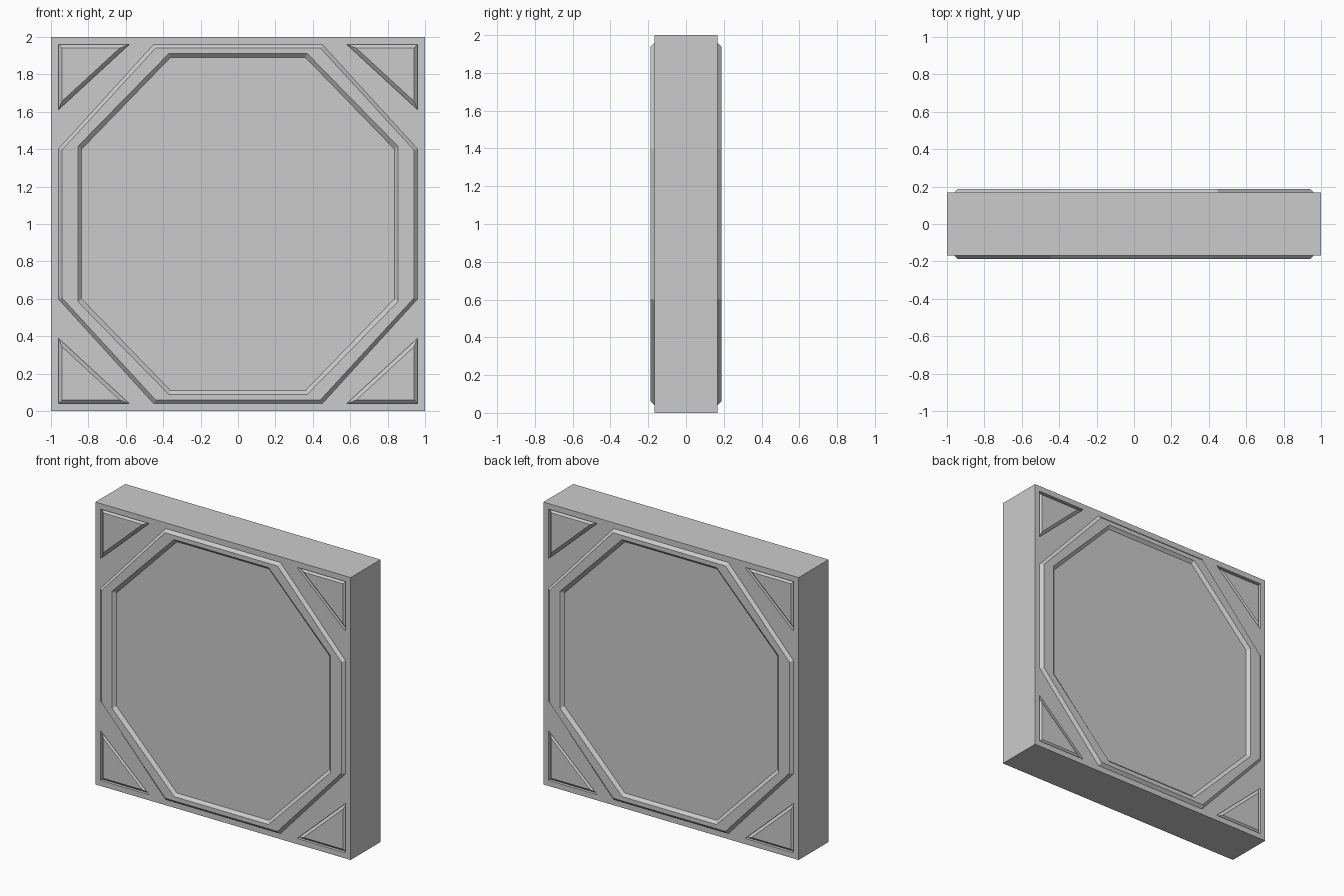
import bpy, bmesh
from mathutils import Vector

if "Cube" in bpy.data.objects:
    bpy.data.objects.remove(bpy.data.objects["Cube"])

HALF = 0.167     # half thickness of slab
LIP = 0.187      # raised trim level
PIT = 0.147      # bottom of the corner grooves


def octagon(cx, cz, ex, ez):
    """Octagon in x/z about z = 1: (cx, ez) and (ex, cz) are the corner points."""
    return [(cx, ez), (ex, cz), (ex, -cz), (cx, -ez),
            (-cx, -ez), (-ex, -cz), (-ex, cz), (-cx, ez)]


def loft(bm, loops, side, cap_first=False, cap_last=False):
    """Skin loops of (points, depth) on the front (-1) or back (+1) side."""
    rings = [[bm.verts.new((x, side * d, z + 1)) for x, z in pts] for pts, d in loops]
    n = len(rings[0])
    faces = []
    for a, b in zip(rings, rings[1:]):
        for i in range(n):
            j = (i + 1) % n
            faces.append(bm.faces.new((a[i], a[j], b[j], b[i])))
    if cap_first:
        faces.append(bm.faces.new(rings[0][::-1]))
    if cap_last:
        faces.append(bm.faces.new(rings[-1]))
    # turn the patch so that its flat front looks outwards
    bm.normal_update()
    flat = [f for f in faces if abs(f.normal.y) > 0.99]
    if flat and max(flat, key=lambda f: abs(f.calc_center_median().y)).normal.y * side < 0:
        bmesh.ops.reverse_faces(bm, faces=faces)


def finish(bm, name):
    mesh = bpy.data.meshes.new(name)
    bm.to_mesh(mesh)
    bm.free()
    obj = bpy.data.objects.new(name, mesh)
    bpy.context.collection.objects.link(obj)
    return obj


def corner_triangle(sx, sz):
    """Outer and inset outline of one corner triangle."""
    pts = [Vector((0.96, 0.96)), Vector((0.58, 0.96)), Vector((0.96, 0.61))]
    a, b, c = [(pts[(i + 1) % 3] - pts[(i + 2) % 3]).length for i in range(3)]
    centre = (pts[0] * a + pts[1] * b + pts[2] * c) / (a + b + c)
    radius = 0.96 - centre.x
    inner = [centre + (p - centre) * (radius - 0.02) / radius for p in pts]
    flip = lambda loop: [(p.x * sx, p.y * sz) for p in loop]
    return flip(pts), flip(inner)


# slab
bm = bmesh.new()
bmesh.ops.create_cube(bm, size=1)
for v in bm.verts:
    v.co = (v.co.x * 2, v.co.y * 2 * HALF, v.co.z * 2 + 1)
slab = finish(bm, "slab")

# corner pockets (cutter) and the chamfered triangles sitting in them
cut, tri = bmesh.new(), bmesh.new()
for side in (-1, 1):
    for sx in (-1, 1):
        for sz in (-1, 1):
            outer, inner = corner_triangle(sx, sz)
            loft(cut, [(outer, PIT), (outer, HALF + 0.05)], side, True, True)
            loft(tri, [(outer, PIT), (inner, HALF)], side, cap_last=True)
bmesh.ops.recalc_face_normals(cut, faces=cut.faces)
cutter = finish(cut, "pocket_cutter")
cutter.hide_render = True
finish(tri, "corner_triangles")

mod = slab.modifiers.new("pockets", "BOOLEAN")
mod.operation = "DIFFERENCE"
mod.solver = "EXACT"
mod.object = cutter
bpy.context.view_layer.objects.active = slab
bpy.ops.object.modifier_apply(modifier=mod.name)
bpy.data.objects.remove(cutter)

# raised octagonal trim on both faces
profile = [(octagon(0.45, 0.40, 0.96, 0.96), HALF),
           (octagon(0.44, 0.395, 0.94, 0.94), LIP),
           (octagon(0.37, 0.415, 0.855, 0.91), LIP),
           (octagon(0.36, 0.40, 0.835, 0.89), HALF)]
bm = bmesh.new()
for side in (-1, 1):
    loft(bm, profile, side)
finish(bm, "octagon_trim")
